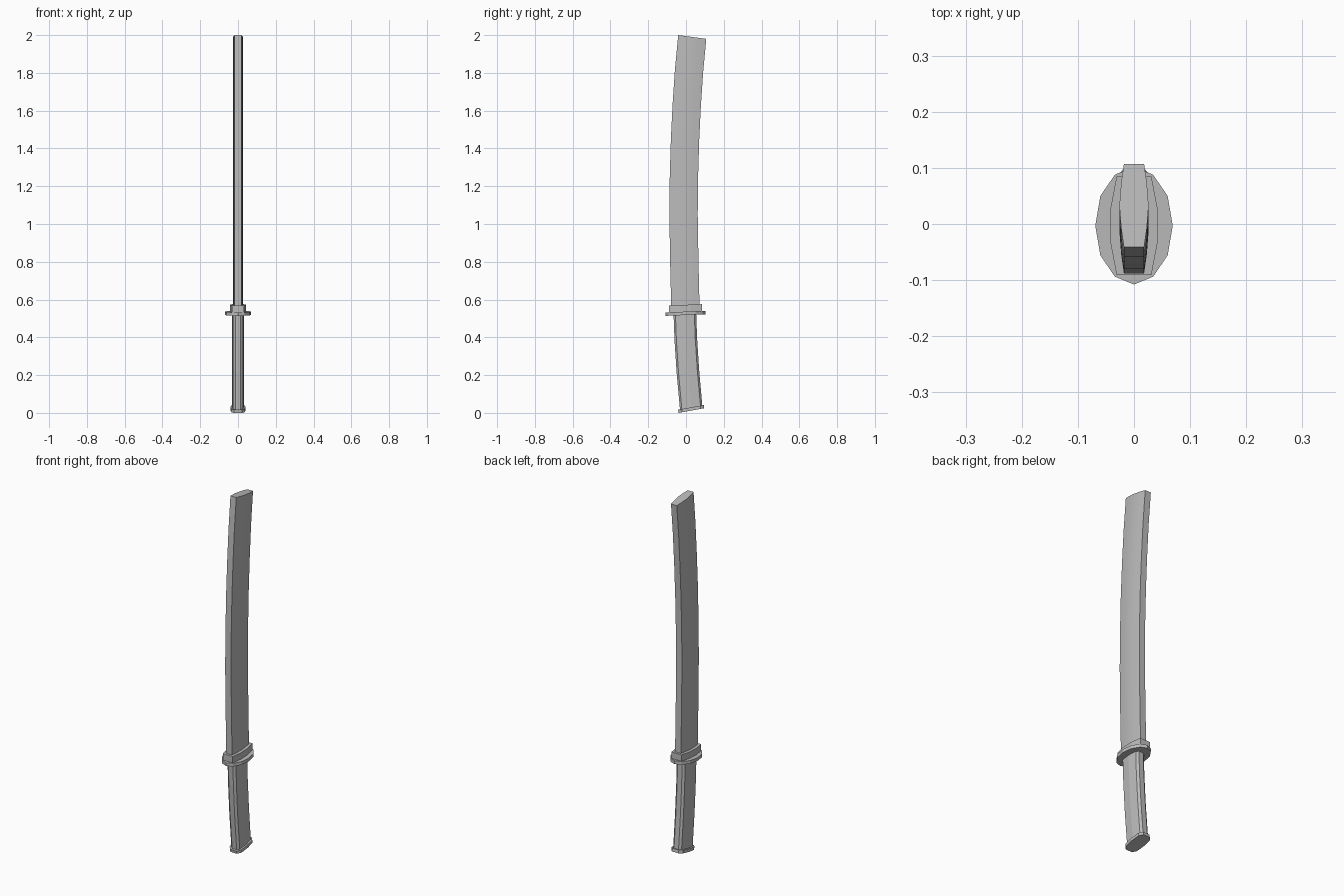
import bpy
import bmesh
from math import sin, cos, radians

cube = bpy.data.objects.get("Cube")
if cube:
    bpy.data.objects.remove(cube, do_unlink=True)

steel = bpy.data.materials.new("plain_grey")
steel.use_nodes = True
GREY = (0.5, 0.5, 0.5, 1)
steel.diffuse_color = GREY
steel.node_tree.nodes["Principled BSDF"].inputs["Base Color"].default_value = GREY


def loft(name, half, stations, smooth=False):
    """Sweep a section, mirrored across x, through (y, z, tilt) stations."""
    section = half + [(-x, v) for x, v in reversed(half) if x > 0]
    bm = bmesh.new()
    rings = [[bm.verts.new((x, y + v * cos(t), z + v * sin(t))) for x, v in section]
             for y, z, t in stations]
    n = len(section)
    for low, high in zip(rings, rings[1:]):
        for i in range(n):
            j = (i + 1) % n
            bm.faces.new((low[i], low[j], high[j], high[i]))
    bm.faces.new(rings[0][::-1])
    bm.faces.new(rings[-1])
    bmesh.ops.recalc_face_normals(bm, faces=bm.faces)
    mesh = bpy.data.meshes.new(name)
    bm.to_mesh(mesh)
    bm.free()
    mesh.materials.append(steel)
    obj = bpy.data.objects.new(name, mesh)
    bpy.context.collection.objects.link(obj)
    if smooth:
        bpy.ops.object.select_all(action="DESELECT")
        obj.select_set(True)
        bpy.context.view_layer.objects.active = obj
        bpy.ops.object.shade_smooth_by_angle(angle=radians(30))
    return obj


# Curved blade with a slightly bulging section and a blunt tip
loft("blade",
     [(0.018, -0.075), (0.023, -0.04), (0.026, 0), (0.023, 0.04), (0.018, 0.075)],
     [(-0.003, 0.55, 0.03), (-0.009, 0.8, 0.02), (-0.013, 1.05, 0),
      (-0.011, 1.25, -0.025), (-0.005, 1.45, -0.05), (0.004, 1.63, -0.075),
      (0.016, 1.81, -0.1), (0.033, 1.99, -0.133)], smooth=True)

# Collar at the root of the blade
loft("blade_collar",
     [(0.031, -0.088), (0.042, -0.03), (0.042, 0.03), (0.031, 0.088)],
     [(-0.003, 0.53, 0.04), (-0.003, 0.572, 0.04)])

# Twelve-sided oval guard
loft("guard",
     [(0, -0.105), (0.034, -0.091), (0.06, -0.053), (0.069, 0),
      (0.06, 0.053), (0.034, 0.091), (0, 0.105)],
     [(-0.003, 0.518, 0.04), (-0.003, 0.536, 0.04)])

# Faceted handle, bending back towards its base
loft("handle",
     [(0.014, -0.06), (0.026, -0.05), (0.031, 0), (0.026, 0.05), (0.014, 0.06)],
     [(0.028, 0.02, 0.18), (0.010, 0.22, 0.12),
      (-0.001, 0.39, 0.07), (-0.006, 0.525, 0.04)], smooth=False)

# End cap of the handle
loft("pommel",
     [(0.02, -0.069), (0.036, -0.05), (0.04, 0), (0.036, 0.05), (0.02, 0.069)],
     [(0.029, 0.0125, 0.18), (0.026, 0.029, 0.18)])
